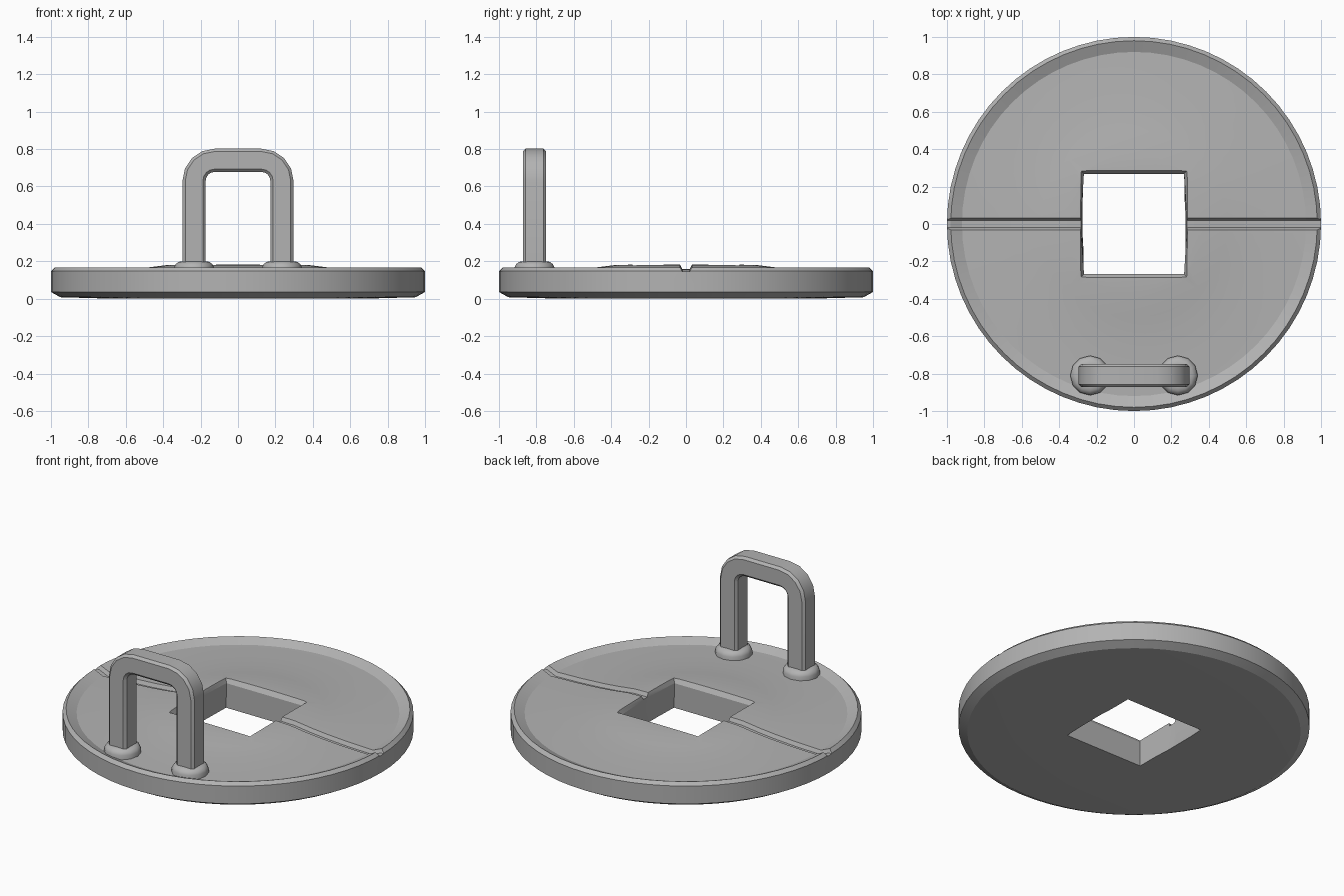
import bpy
import bmesh
from math import cos, sin, pi, radians

if "Cube" in bpy.data.objects:
    bpy.data.objects.remove(bpy.data.objects["Cube"])

grey = bpy.data.materials.new("stone_grey")
grey.use_nodes = True
grey.diffuse_color = (0.45, 0.45, 0.45, 1)
bsdf = next(n for n in grey.node_tree.nodes if n.type == "BSDF_PRINCIPLED")
bsdf.inputs["Base Color"].default_value = grey.diffuse_color


def loft(name, loops):
    """Skin a closed solid through equal-length loops of points."""
    bm = bmesh.new()
    rings = [[bm.verts.new(p) for p in loop] for loop in loops]
    for a, b in zip(rings, rings[1:]):
        for i in range(len(a)):
            j = (i + 1) % len(a)
            bm.faces.new((a[i], a[j], b[j], b[i]))
    bm.faces.new(rings[0])
    bm.faces.new(rings[-1])
    bmesh.ops.recalc_face_normals(bm, faces=bm.faces)
    mesh = bpy.data.meshes.new(name)
    bm.to_mesh(mesh)
    bm.free()
    mesh.materials.append(grey)
    obj = bpy.data.objects.new(name, mesh)
    bpy.context.collection.objects.link(obj)
    return obj


def lathe(name, profile, sides, cx=0, cy=0):
    return loft(name, [[(cx + r * cos(2 * pi * i / sides), cy + r * sin(2 * pi * i / sides), z)
                        for i in range(sides)] for r, z in profile])


def select(obj):
    bpy.ops.object.select_all(action="DESELECT")
    obj.select_set(True)
    bpy.context.view_layer.objects.active = obj


def cut(obj, cutter):
    mod = obj.modifiers.new("cut", "BOOLEAN")
    mod.operation, mod.solver, mod.object = "DIFFERENCE", "EXACT", cutter
    select(obj)
    bpy.ops.object.modifier_apply(modifier=mod.name)
    bpy.data.objects.remove(cutter)


def smooth(obj, angle):
    select(obj)
    bpy.ops.object.shade_smooth_by_angle(angle=radians(angle))


# Round slab: chamfered edge, sloping rim and a gently domed top
dish = [(0.92, 0.142), (0.75, 0.147), (0.6, 0.156), (0.5, 0.165),
        (0.38, 0.18), (0.25, 0.183), (0.1, 0.184)]
slab = lathe("slab", [(0.1, 0), (0.7, 0.001), (0.95, 0.008), (1, 0.036),
                      (1, 0.148), (0.98, 0.168)] + dish, 64)

# Square hole with a bevelled upper edge, fading out toward the groove
def hole_loop(corner_x, mid_x, y, z):
    half = [(corner_x, -y), (mid_x, -0.03), (mid_x, 0.03), (corner_x, y)]
    return [(x, v, z) for x, v in half] + [(-x, -v, z) for x, v in half]

cut(slab, loft("hole_cutter", [hole_loop(0.272, 0.273, 0.268, -0.1),
                               hole_loop(0.268, 0.282, 0.268, 0.155),
                               hole_loop(0.285, 0.286, 0.287, 0.183),
                               hole_loop(0.285, 0.286, 0.287, 0.3)]))

# Groove across the top, following the surface at a constant depth
right = [(r, z - 0.023) for r, z in reversed(dish)] + [(0.98, 0.145), (1.1, 0.145)]
stations = [(-x, z) for x, z in reversed(right)] + right
cut(slab, loft("groove_cutter", [[(x, -0.02, z), (x, 0.02, z), (x, 0.06, z + 0.08),
                                  (x, -0.06, z + 0.08)] for x, z in stations]))
smooth(slab, 17)

# Arched handle: chamfered square bar swept along an upside-down U
half, inner, y0 = 0.062, 0.047, -0.81
section = [(half, inner), (inner, half), (-inner, half), (-half, inner),
           (-half, -inner), (-inner, -half), (inner, -half), (half, -inner)]
bend = [(0.125 + 0.11 * cos(a), 0.63 + 0.11 * sin(a), a)
        for a in [pi / 8 * i for i in range(5)]]
arch = [(0.235, 0.15, 0)] + bend
arch += [(-x, z, pi - a) for x, z, a in reversed(arch)]
handle = loft("handle", [[(x + n * cos(a), y0 + b, z + n * sin(a)) for n, b in section]
                         for x, z, a in arch])
smooth(handle, 30)

# Rounded collars at the feet of the handle
for side, x in (("left", 0.235), ("right", -0.235)):
    collar = lathe(side + "_collar", [(0.106, 0.13), (0.106, 0.17), (0.098, 0.185),
                                      (0.082, 0.197), (0.06, 0.2)], 12, x, y0)
    smooth(collar, 40)
